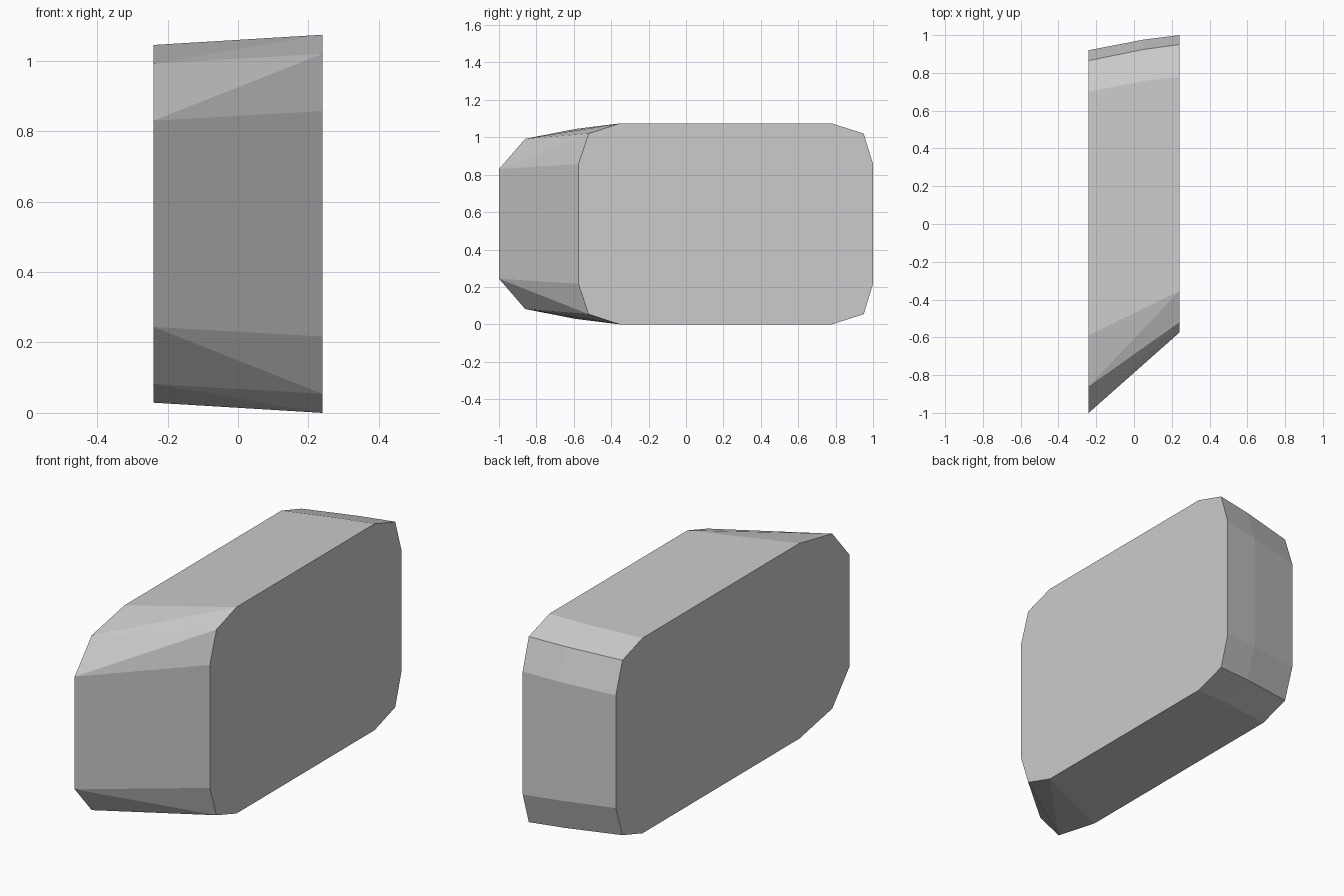
import bpy
import bmesh

cube = bpy.data.objects.get("Cube")
if cube:
    bpy.data.objects.remove(cube, do_unlink=True)

grey = bpy.data.materials.new("light_grey")
grey.use_nodes = True
colour = (0.6, 0.6, 0.6, 1)
grey.diffuse_color = colour
grey.node_tree.nodes["Principled BSDF"].inputs["Base Color"].default_value = colour

# Half outlines (y, half height), from front to back
MID_Z = 0.537
LEFT = [(-0.575, 0.32), (-0.52, 0.483), (-0.355, 0.537),
        (0.78, 0.537), (0.95, 0.483), (1.0, 0.32)]
RIGHT = [(-1.0, 0.293), (-0.86, 0.455), (-0.59, 0.508),
         (0.70, 0.508), (0.865, 0.455), (0.92, 0.293)]
BACK_RIB = [(0.757, 0.525), (0.924, 0.472), (0.976, 0.309)]

bm = bmesh.new()


def section(x, outline, side):
    return [bm.verts.new((x, y, MID_Z + side * h)) for y, h in outline]


upper, lower = [[section(0.24, LEFT, s), section(-0.24, RIGHT, s),
                 section(0.05, BACK_RIB, s)] for s in (1, -1)]

for left, right, rib in (upper, lower):
    # Twisted front corner, split along its diagonals
    for i in range(2):
        bm.faces.new((right[i], right[i + 1], left[i + 1]))
        bm.faces.new((right[i], left[i + 1], left[i]))
    # Flat top or bottom
    bm.faces.new((right[2], right[3], rib[0], left[3], left[2]))
    # Back corner, bent slightly at the rib
    for i in range(2):
        bm.faces.new((right[3 + i], right[4 + i], rib[i + 1], rib[i]))
        bm.faces.new((rib[i], rib[i + 1], left[4 + i], left[3 + i]))

# Side panels, front and bent back
for k in (0, 1):
    bm.faces.new(upper[k] + lower[k][::-1])
bm.faces.new((upper[0][0], upper[1][0], lower[1][0], lower[0][0]))
for k in (0, 1):
    bm.faces.new((upper[k][5], upper[2][2], lower[2][2], lower[k][5]))

bmesh.ops.recalc_face_normals(bm, faces=bm.faces[:])
mesh = bpy.data.meshes.new("chamfered_block")
bm.to_mesh(mesh)
bm.free()
mesh.materials.append(grey)
block = bpy.data.objects.new("chamfered_block", mesh)
bpy.context.collection.objects.link(block)
